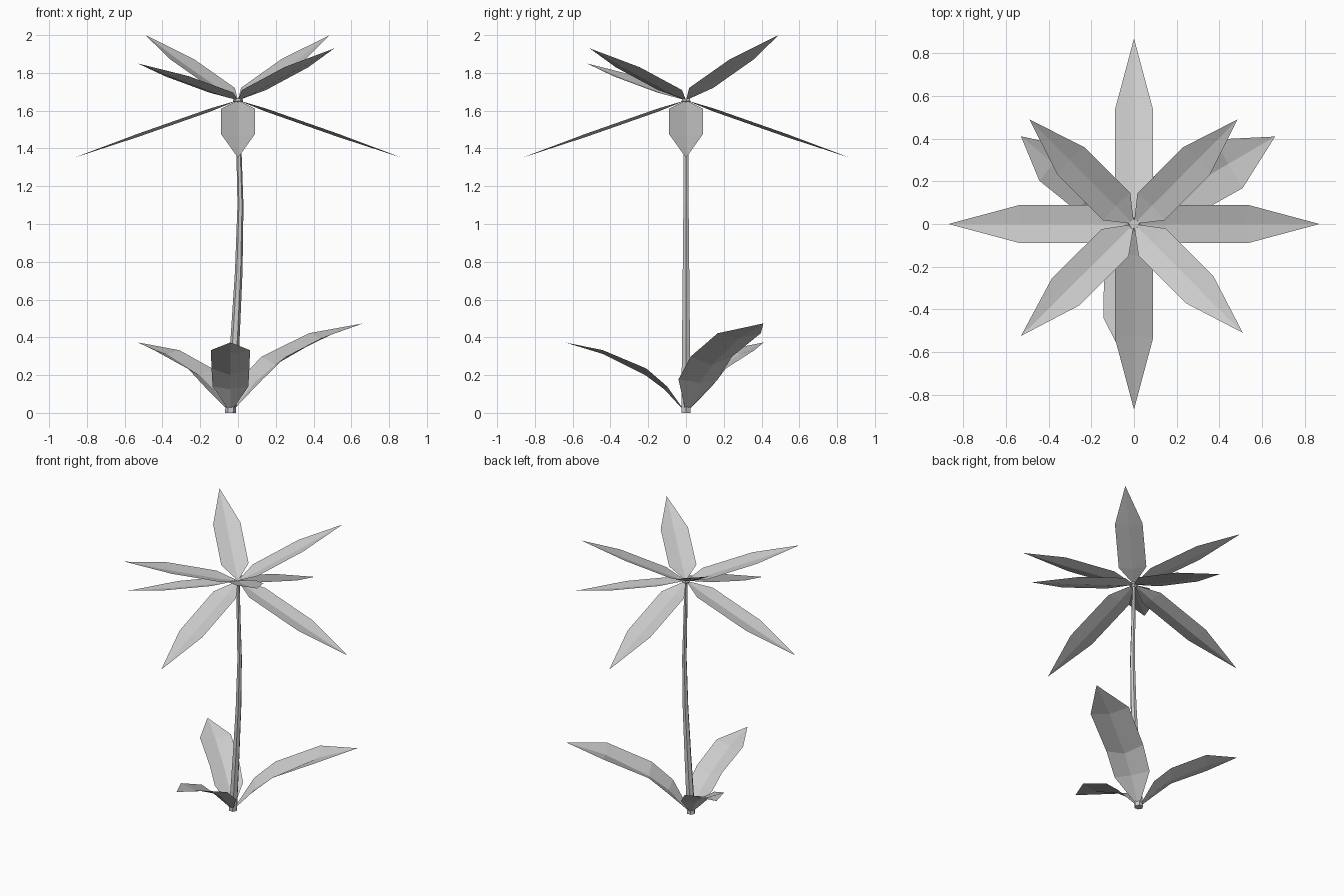
import bpy
import math
from mathutils import Matrix, Vector

cube = bpy.data.objects.get("Cube")
if cube:
    bpy.data.objects.remove(cube)

# One plain grey for the whole plant
grey = bpy.data.materials.new("pale grey")
grey.use_nodes = True
grey.diffuse_color = (0.6, 0.6, 0.6, 1)
grey.node_tree.nodes["Principled BSDF"].inputs["Base Color"].default_value = (0.6, 0.6, 0.6, 1)


def add_mesh(name, verts, faces, matrix=Matrix()):
    mesh = bpy.data.meshes.new(name)
    mesh.from_pydata([matrix @ Vector(v) for v in verts], [], faces)
    mesh.materials.append(grey)
    mesh.update()
    obj = bpy.data.objects.new(name, mesh)
    bpy.context.collection.objects.link(obj)
    return obj


def add_blade(name, sections, tip, matrix):
    """Pointed blade along +x, folded along its midrib.
    Each section is (half width, edge x, edge z, rib x, rib z)."""
    verts = [(0, 0, 0)]
    for half, ex, ez, rx, rz in sections:
        verts += [(ex, -half, ez), (rx, 0, rz), (ex, half, ez)]
    verts.append(tip)
    faces = [(0, 1, 2), (0, 2, 3)]
    for i in range(1, 3 * len(sections) - 2, 3):
        faces += [(i, i + 3, i + 4, i + 1), (i + 1, i + 4, i + 5, i + 2)]
    end = len(verts) - 1
    faces += [(end - 3, end, end - 2), (end - 2, end, end - 1)]
    return add_mesh(name, verts, faces, matrix)


def add_tube(name, rings, sides=6):
    """Closed tube through rings of (x, z, radius)."""
    verts = [(x + r * math.cos(math.tau * k / sides), r * math.sin(math.tau * k / sides), z)
             for x, z, r in rings for k in range(sides)]
    faces = [tuple(reversed(range(sides)))]
    for i in range(len(rings) - 1):
        for k in range(sides):
            a, b = i * sides + k, i * sides + (k + 1) % sides
            faces.append((a, b, b + sides, a + sides))
    faces.append(tuple(range(len(verts) - sides, len(verts))))
    return add_mesh(name, verts, faces)


# Gently bowed stem and the small flower centre
add_tube("stem", [(-0.04, 0, 0.029), (-0.015, 0.4, 0.024), (0.004, 0.75, 0.02),
                  (0.013, 1.1, 0.016), (0.006, 1.35, 0.014), (0, 1.64, 0.012)])
add_tube("flower_centre", [(0, 1.635, 0.012), (0, 1.65, 0.027), (0, 1.665, 0.024)])

# Petals: four drooping on the axes, four raised on the diagonals
HEART = Vector((0, 0, 1.655))
drooping = [("left", 0.87, 0), ("back", 0, 0.87), ("right", -0.87, 0), ("front", 0, -0.87)]
raised = [("back_left", 0.485, 0.49, 2.0), ("back_right", -0.49, 0.49, 2.0),
          ("front_left", 0.51, -0.51, 1.93), ("front_right", -0.53, -0.525, 1.85)]
petals = [(n, Vector((x, y, 1.35))) for n, x, y in drooping]
petals += [(n, Vector(p)) for n, *p in raised]
for name, tip in petals:
    d = tip - HEART
    length = d.length
    yaw = math.atan2(d.y, d.x)
    pitch = math.asin(d.z / length)
    place = (Matrix.Translation(HEART) @ Matrix.Rotation(yaw, 4, "Z")
             @ Matrix.Rotation(-pitch, 4, "Y"))
    sections = [(0.09, length * t, 0.008, length * t, -0.008) for t in (0.17, 0.61)]
    add_blade("petal_" + name, sections, (length, 0, 0), place)

# Arching leaves around the foot of the stem
leaf = [(0.095, 0.10, 0.14, 0.115, 0.125), (0.1, 0.21, 0.235, 0.215, 0.2),
        (0.104, 0.44, 0.332, 0.44, 0.312)]
for name, yaw, scale in [("front", -90, 1), ("back_left", 30.3, 1.27), ("back_right", 140, 1)]:
    place = (Matrix.Translation((-0.04, 0, 0)) @ Matrix.Rotation(math.radians(yaw), 4, "Z")
             @ Matrix.Scale(scale, 4))
    add_blade("leaf_" + name, leaf, (0.64, 0, 0.373), place)
